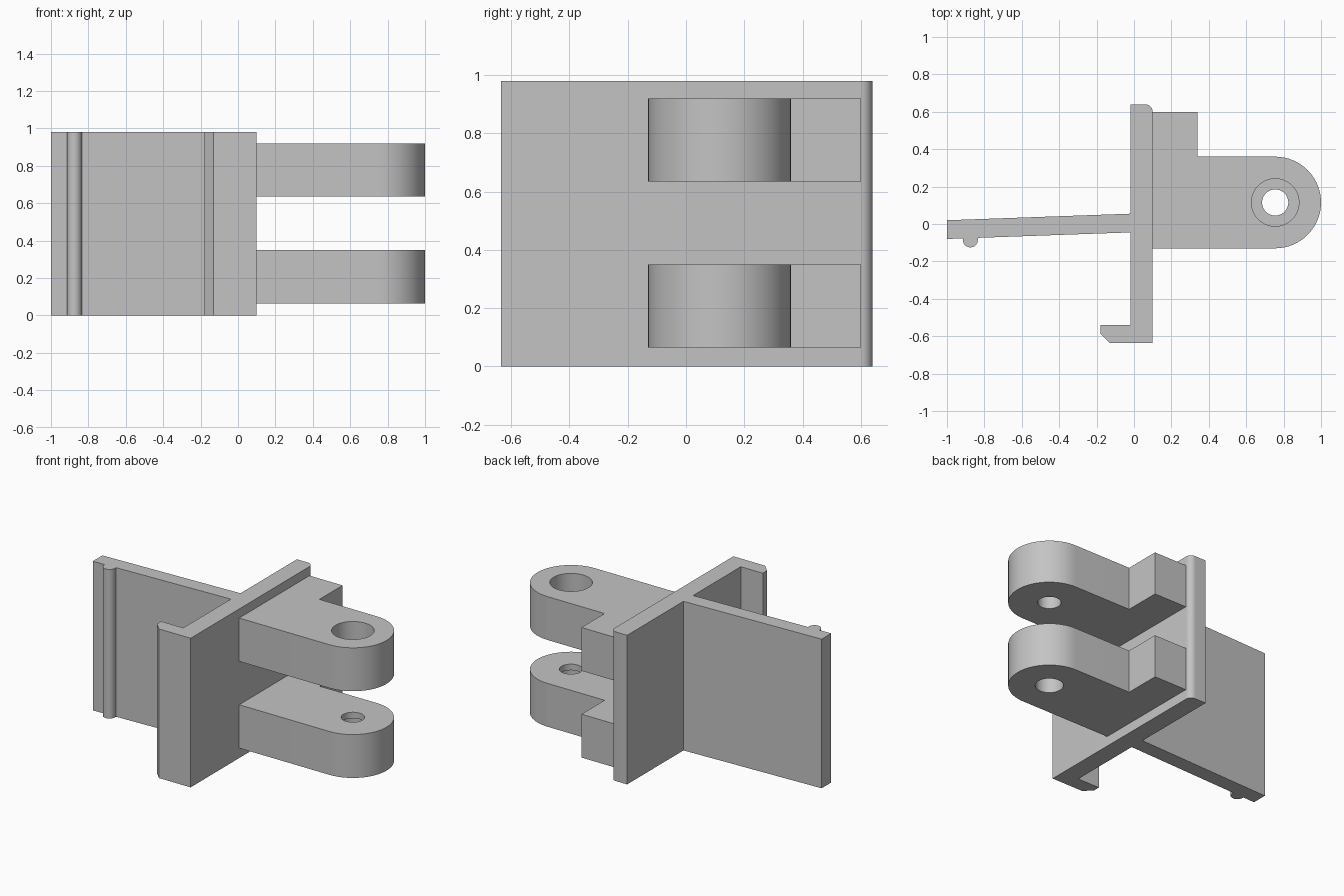
import bpy, bmesh
from math import pi, sin, cos, radians

if "Cube" in bpy.data.objects:
    bpy.data.objects.remove(bpy.data.objects["Cube"])

grey = bpy.data.materials.new("matte grey")
grey.use_nodes = True
color = (0.55, 0.55, 0.55, 1)
grey.diffuse_color = color
grey.node_tree.nodes["Principled BSDF"].inputs["Base Color"].default_value = color


def arc(cx, cy, r, start, end, steps):
    """Points along a circular arc, angles in degrees."""
    angles = [radians(start + (end - start) * i / steps) for i in range(steps + 1)]
    return [(cx + r * cos(a), cy + r * sin(a)) for a in angles]


def extrude(name, outline, z0, z1):
    """Solid prism from a counter-clockwise outline in plan."""
    bm = bmesh.new()
    face = bm.faces.new([bm.verts.new((x, y, z0)) for x, y in outline])
    top = bmesh.ops.extrude_face_region(bm, geom=[face], use_keep_orig=True)["geom"]
    verts = [v for v in top if isinstance(v, bmesh.types.BMVert)]
    bmesh.ops.translate(bm, vec=(0, 0, z1 - z0), verts=verts)
    bmesh.ops.recalc_face_normals(bm, faces=bm.faces)
    mesh = bpy.data.meshes.new(name)
    bm.to_mesh(mesh)
    bm.free()
    obj = bpy.data.objects.new(name, mesh)
    bpy.context.collection.objects.link(obj)
    mesh.materials.append(grey)
    return obj


def activate(obj):
    bpy.ops.object.select_all(action="DESELECT")
    obj.select_set(True)
    bpy.context.view_layer.objects.active = obj


def bore(obj, r, z0, z1):
    """Cut a round vertical hole on the pivot axis."""
    cutter = extrude("bore_cutter", arc(PIVOT_X, PIVOT_Y, r, 0, 352.5, 47), z0, z1)
    cutter.hide_render = True
    mod = obj.modifiers.new("bore", "BOOLEAN")
    mod.operation = "DIFFERENCE"
    mod.solver = "EXACT"
    mod.object = cutter
    activate(obj)
    bpy.ops.object.modifier_apply(modifier=mod.name)
    bpy.data.objects.remove(cutter)


HEIGHT = 0.98
PIVOT_X, PIVOT_Y, LUG_R = 0.755, 0.115, 0.245

# Mounting plate with hooked lip, rounded rear corner and tapered fin with bead
plate_outline = [(-0.13, -0.635), (0.10, -0.635)]
plate_outline += arc(0.06, 0.60, 0.04, 0, 90, 8)
plate_outline += [(-0.02, 0.64), (-0.02, 0.055), (-1, 0.02), (-1, -0.08),
                  (-0.915, -0.077)]
plate_outline += arc(-0.875, -0.085, 0.04, 180, 360, 16)
plate_outline += [(-0.835, -0.074), (-0.02, -0.045), (-0.02, -0.54),
                  (-0.18, -0.54), (-0.18, -0.585)]
plate = extrude("mounting_plate", plate_outline, 0, HEIGHT)

# Two hinge lugs with a rounded end and a shoulder block
lug_outline = [(0.10, PIVOT_Y - LUG_R)]
lug_outline += arc(PIVOT_X, PIVOT_Y, LUG_R, -90, 90, 32)
lug_outline += [(0.34, PIVOT_Y + LUG_R), (0.34, 0.60), (0.10, 0.60)]
lower = extrude("lower_hinge_lug", lug_outline, 0.065, 0.35)
upper = extrude("upper_hinge_lug", lug_outline, 0.635, 0.92)

# Upper lug: through hole with wide counterbore
bore(upper, 0.07, 0.6, 1)
bore(upper, 0.127, 0.77, 1)

# Lower lug: narrow mouth opening into a slightly wider hole
bore(lower, 0.07, 0, 0.4)
bore(lower, 0.084, 0, 0.31)

for part in (plate, lower, upper):
    activate(part)
    bpy.ops.object.shade_smooth_by_angle(angle=radians(30))
